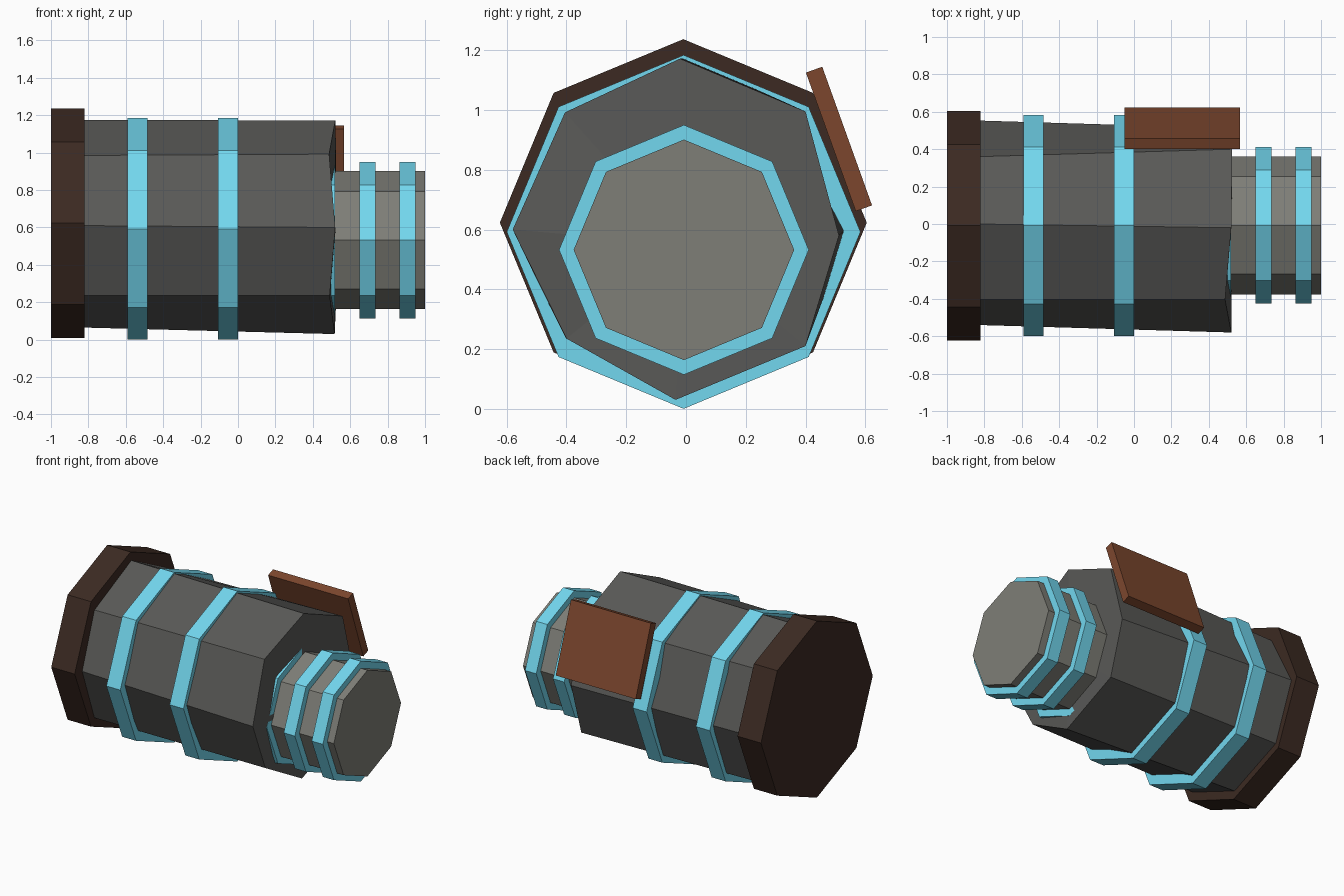
import bpy, bmesh
from math import sin, cos, pi

if "Cube" in bpy.data.objects:
    bpy.data.objects.remove(bpy.data.objects["Cube"])


def material(name, rgb):
    m = bpy.data.materials.new(name)
    m.diffuse_color = (*rgb, 1)
    m.use_nodes = True
    m.node_tree.nodes["Principled BSDF"].inputs["Base Color"].default_value = m.diffuse_color
    return m


BROWN = material("dark_brown", (0.045, 0.023, 0.016))
RUST = material("rust", (0.20, 0.062, 0.027))
BLUE = material("light_blue", (0.17, 0.68, 0.86))
DARK = material("dark_grey", (0.10, 0.10, 0.095))
LIGHT = material("light_grey", (0.21, 0.21, 0.185))


def make(name, bm, mat):
    bmesh.ops.recalc_face_normals(bm, faces=bm.faces)
    me = bpy.data.meshes.new(name)
    bm.to_mesh(me)
    bm.free()
    me.materials.append(mat)
    ob = bpy.data.objects.new(name, me)
    bpy.context.collection.objects.link(ob)
    return ob


def octagon(x, y, z, r):
    return [(x, y + r * sin(i * pi / 4), z + r * cos(i * pi / 4)) for i in range(8)]


def loft(name, start, end, mat, hub=None):
    # walls between two loops, flat start cap, end cap flat or fanned to a hub
    bm = bmesh.new()
    a = [bm.verts.new(p) for p in start]
    b = [bm.verts.new(p) for p in end]
    h = bm.verts.new(hub) if hub else None
    n = len(a)
    for i in range(n):
        j = (i + 1) % n
        bm.faces.new((a[i], a[j], b[j], b[i]))
        if h:
            bm.faces.new((b[i], b[j], h))
    bm.faces.new(a)
    if not h:
        bm.faces.new(b)
    return make(name, bm, mat)


def drum(name, x0, x1, y, z, r, mat):
    return loft(name, octagon(x0, y, z, r), octagon(x1, y, z, r), mat)


# Rear cap
drum("rear_cap", -1.0, -0.82, -0.009, 0.623, 0.614, BROWN)

# Slightly uneven main barrel
rear = [(0, 1.175), (0.36, 0.99), (0.553, 0.62), (0.40, 0.23),
        (0, 0.065), (-0.405, 0.235), (-0.54, 0.61), (-0.405, 0.985)]
front = [(0.52, -0.02, 1.172), (0.525, 0.40, 0.995), (0.525, 0.512, 0.58), (0.525, 0.40, 0.21),
         (0.517, -0.035, 0.03), (0.49, -0.40, 0.235), (0.52, -0.58, 0.60), (0.487, -0.405, 0.992)]
loft("barrel", [(-0.83, y, z) for y, z in rear], front, DARK, (0.522, -0.01, 0.55))

# Barrel bands
for i, x in enumerate((-0.592, -0.106)):
    drum(f"barrel_band_{i + 1}", x, x + 0.107, -0.008, 0.592, 0.592, BLUE)

# Muzzle and its bands, the first one half buried in the barrel
drum("muzzle", 0.40, 1.0, -0.007, 0.532, 0.369, LIGHT)
for i, x in enumerate((0.433, 0.649, 0.864)):
    drum(f"muzzle_band_{i + 1}", x, x + 0.086, -0.007, 0.532, 0.418, BLUE)

# Tilted side plate
bm = bmesh.new()
bmesh.ops.create_cube(bm, size=1)
bmesh.ops.scale(bm, vec=(0.615, 0.058, 0.493), verts=bm.verts)
plate = make("side_plate", bm, RUST)
plate.location = (0.258, 0.512, 0.903)
plate.rotation_euler = (0.345, 0, 0)
